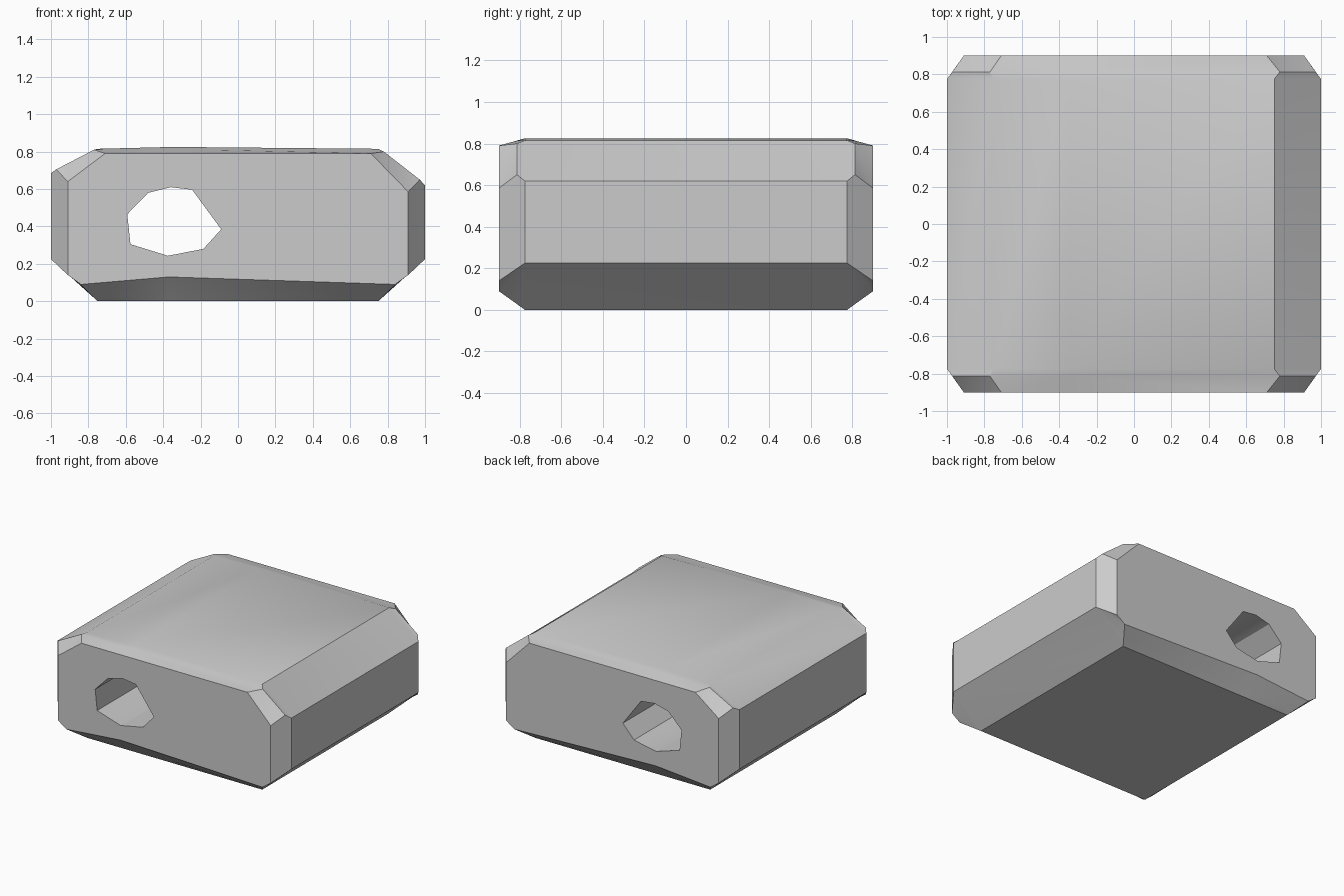
import bpy
import bmesh
import math

if "Cube" in bpy.data.objects:
    bpy.data.objects.remove(bpy.data.objects["Cube"])


def loft(name, rings):
    """Skin a closed solid through matching cross-sections: [(y, [(x, z), ...]), ...]."""
    bm = bmesh.new()
    loops = [[bm.verts.new((x, y, z)) for x, z in pts] for y, pts in rings]
    n = len(loops[0])
    for a, b in zip(loops, loops[1:]):
        for i in range(n):
            j = (i + 1) % n
            bm.faces.new((a[i], a[j], b[j], b[i]))
    caps = [bm.faces.new(loops[0]), bm.faces.new(loops[-1])]
    bmesh.ops.recalc_face_normals(bm, faces=bm.faces)
    bmesh.ops.triangulate(bm, faces=[f for f in bm.faces if f not in caps])
    mesh = bpy.data.meshes.new(name)
    bm.to_mesh(mesh)
    bm.free()
    obj = bpy.data.objects.new(name, mesh)
    bpy.context.collection.objects.link(obj)
    return obj


# Cross-sections of the chamfered block: middle, corner step and end face
middle = [(-.75, 0), (-.36, 0), (.75, 0), (1, .225), (1, .62),
          (.75, .815), (-.35, .825), (-.75, .815), (-1, .685), (-1, .225)]
end = [(-.84, .09), (-.37, .13), (.84, .09), (.91, .14), (.91, .585),
       (.71, .79), (-.35, .79), (-.71, .79), (-.91, .64), (-.91, .14)]
step = [(a[0] + (b[0] - a[0]) * .31, a[1] + (b[1] - a[1]) * .31)
        for a, b in zip(middle, end)]
step[4], step[5] = (.972, .65), (.78, .80)
step[7], step[8] = (-.77, .81), (-.972, .705)

half = [(.775, middle), (.813, step), (.9, end)]
block = loft("stone_block", [(-y, p) for y, p in reversed(half)] + half)

# Irregular eight-sided hole running front to back
hole = [(-.36, .61), (-.245, .596), (-.09, .385), (-.185, .28),
        (-.375, .243), (-.575, .305), (-.592, .465), (-.48, .58)]
cutter = loft("hole_cutter", [(-1.2, hole), (1.2, hole)])
cutter.hide_render = True

cut = block.modifiers.new("hole", 'BOOLEAN')
cut.operation = 'DIFFERENCE'
cut.solver = 'EXACT'
cut.object = cutter
bpy.context.view_layer.objects.active = block
block.select_set(True)
bpy.ops.object.modifier_apply(modifier=cut.name)
bpy.data.objects.remove(cutter)

# Soften the shallow edges only
bpy.ops.object.shade_smooth_by_angle(angle=math.radians(30))
